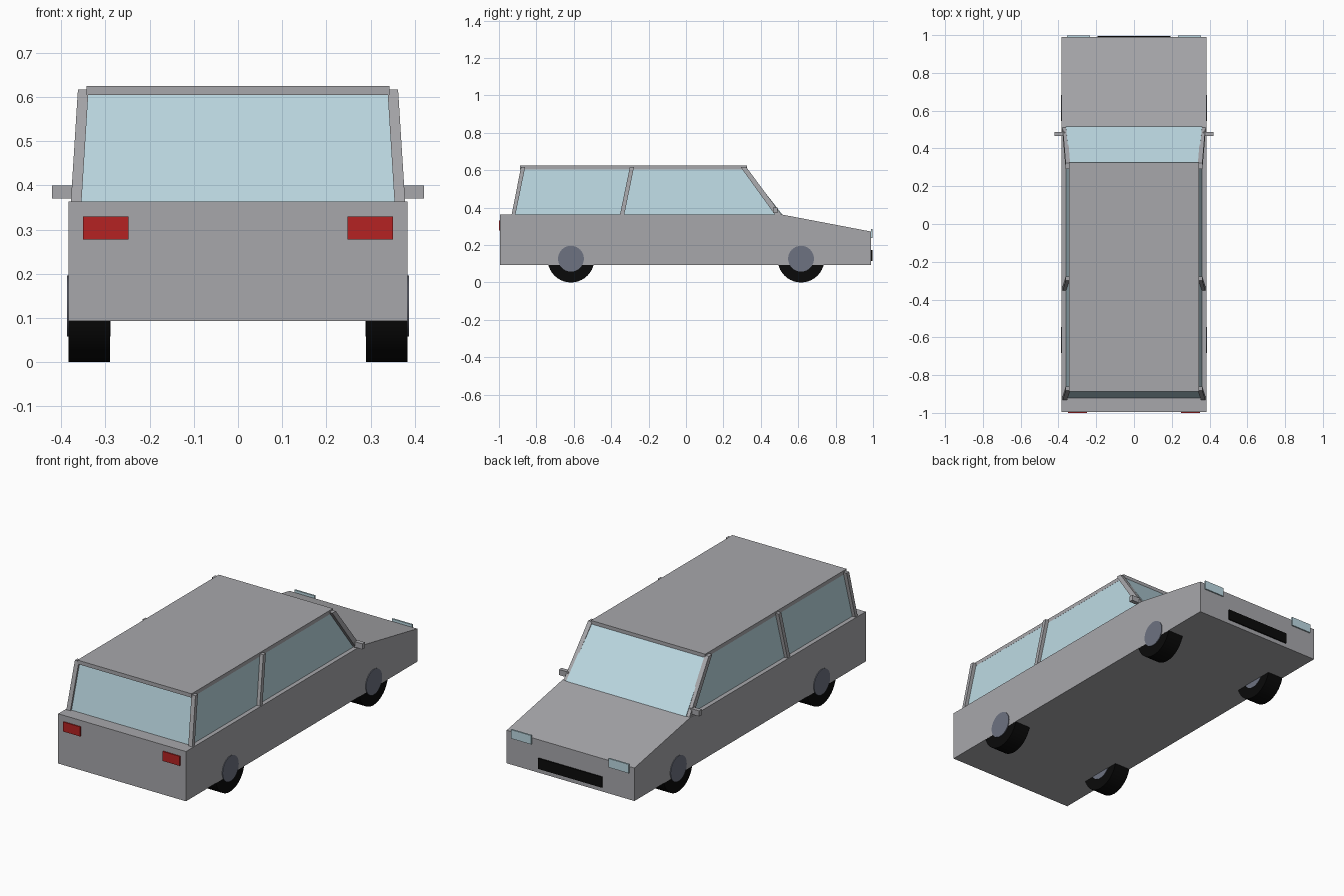
import bpy
import bmesh
import math
from mathutils import Matrix

cube = bpy.data.objects.get("Cube")
if cube:
    bpy.data.objects.remove(cube, do_unlink=True)


def material(name, r, g, b):
    m = bpy.data.materials.new(name)
    m.use_nodes = True
    m.diffuse_color = (r, g, b, 1)
    m.node_tree.nodes["Principled BSDF"].inputs["Base Color"].default_value = (r, g, b, 1)
    return m


PAINT = material("grey paint", 0.39, 0.39, 0.41)
GLASS = material("pale blue glass", 0.51, 0.70, 0.77)
RUBBER = material("black rubber", 0.003, 0.003, 0.003)
HUB = material("slate hub", 0.155, 0.17, 0.22)
RED = material("red lamp", 0.46, 0.016, 0.016)


def finish(name, bm, mat, mirror=False):
    bmesh.ops.recalc_face_normals(bm, faces=bm.faces)
    mesh = bpy.data.meshes.new(name)
    bm.to_mesh(mesh)
    bm.free()
    mesh.materials.append(mat)
    ob = bpy.data.objects.new(name, mesh)
    bpy.context.collection.objects.link(ob)
    if mirror:
        ob.modifiers.new("Mirror", 'MIRROR')
    return ob


def loft(name, ring_a, ring_b, mat, mirror=False):
    """Solid between two matching outlines."""
    bm = bmesh.new()
    a = [bm.verts.new(p) for p in ring_a]
    b = [bm.verts.new(p) for p in ring_b]
    bm.faces.new(a)
    bm.faces.new(b)
    for i in range(len(a)):
        j = (i + 1) % len(a)
        bm.faces.new((a[i], a[j], b[j], b[i]))
    return finish(name, bm, mat, mirror)


def rect(x, y, z):
    return [(x[0], y[0], z), (x[1], y[0], z), (x[1], y[1], z), (x[0], y[1], z)]


def box(name, x, y, z, mat, mirror=False):
    return loft(name, rect(x, y, z[0]), rect(x, y, z[1]), mat, mirror)


def cylinder(name, radius, x, y, z, mat):
    bm = bmesh.new()
    place = Matrix.Translation(((x[0] + x[1]) / 2, y, z)) @ Matrix.Rotation(math.pi / 2, 4, 'Y')
    bmesh.ops.create_cone(bm, cap_ends=True, segments=40, radius1=radius,
                          radius2=radius, depth=x[1] - x[0], matrix=place)
    for f in bm.faces:
        f.smooth = len(f.verts) == 4
    for e in bm.edges:
        e.smooth = e.calc_face_angle(0) < math.radians(40)
    return finish(name, bm, mat, mirror=True)


SILL, BELT = 0.093, 0.363

# Lower body with sloping bonnet
profile = [(-0.994, SILL), (-0.994, BELT), (0.513, BELT), (0.99, 0.272), (0.99, SILL)]
loft("body", [(-0.3835, y, z) for y, z in profile],
     [(0.3835, y, z) for y, z in profile], PAINT)

# Glasshouse and roof
loft("cabin_glass", rect((-0.36, 0.36), (-0.922, 0.515), BELT),
     rect((-0.342, 0.342), (-0.873, 0.322), 0.61), GLASS)
box("roof", (-0.343, 0.343), (-0.888, 0.325), (0.604, 0.625), PAINT)

# Pillars: name, bottom y range, top y range
for name, low, high in (("rear_pillars", (-0.932, -0.912), (-0.882, -0.86)),
                        ("middle_pillars", (-0.353, -0.330), (-0.300, -0.278)),
                        ("front_pillars", (0.475, 0.510), (0.292, 0.322))):
    loft(name, rect((0.354, 0.378), low, BELT),
         rect((0.338, 0.362), high, 0.617), PAINT, mirror=True)

# Door mirrors
box("door_mirrors", (0.365, 0.421), (0.465, 0.488), (0.37, 0.40), PAINT, mirror=True)

# Lamps and grille
box("tail_lamps", (0.248, 0.35), (-1.0, -0.992), (0.278, 0.33), RED, mirror=True)
box("head_lamps", (0.232, 0.354), (0.988, 0.997), (0.238, 0.286), GLASS, mirror=True)
box("grille", (-0.192, 0.192), (0.988, 0.996), (0.116, 0.174), RUBBER)

# Wheels
for place, y in (("front", 0.615), ("rear", -0.615)):
    cylinder(place + "_tyres", 0.125, (0.29, 0.383), y, 0.125, RUBBER)
    cylinder(place + "_hubs", 0.069, (0.288, 0.387), y, 0.127, HUB)
